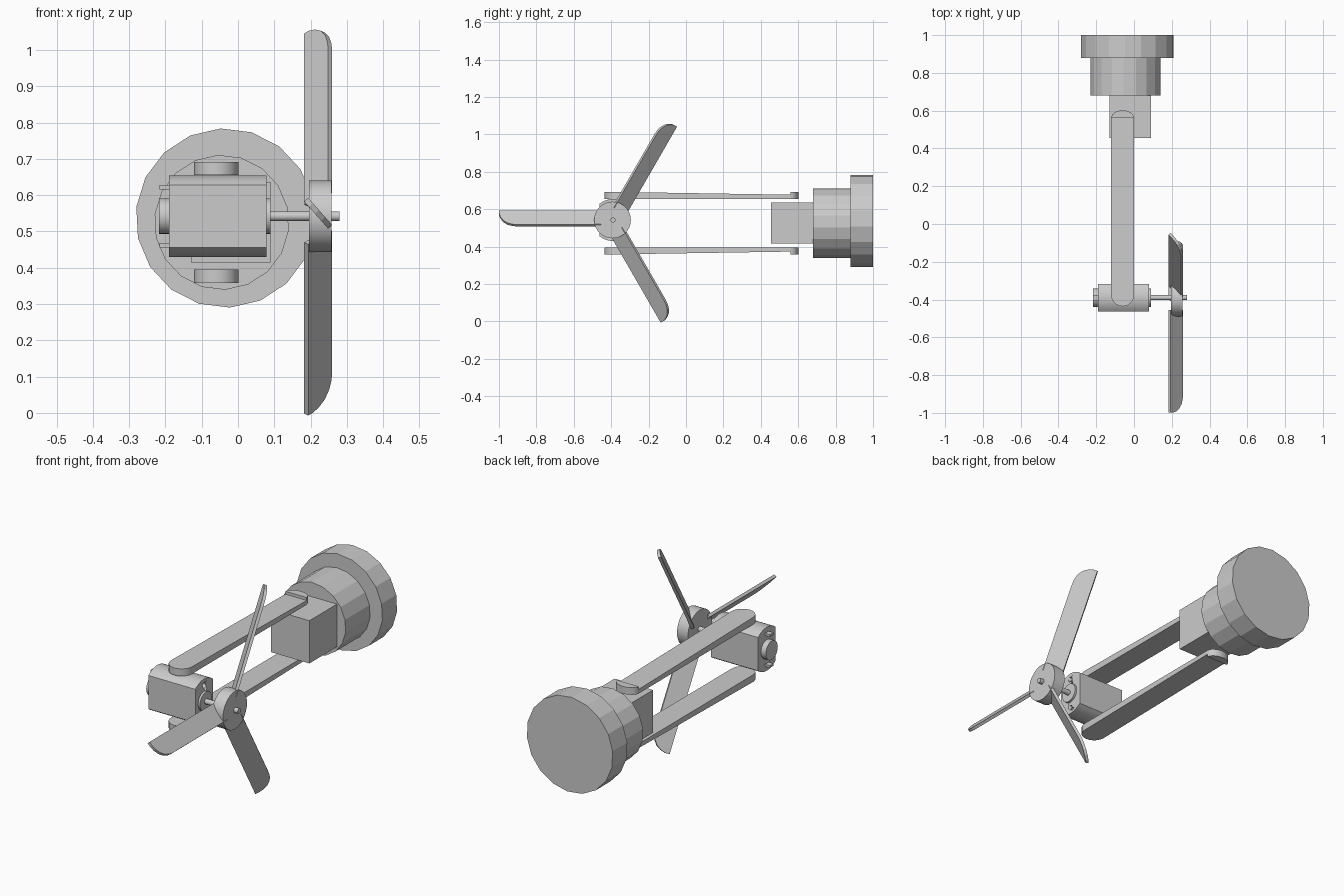
import bpy, bmesh, math
from mathutils import Vector, Matrix

if "Cube" in bpy.data.objects:
    bpy.data.objects.remove(bpy.data.objects["Cube"])

MOTOR_Y, MOTOR_Z = -0.39, 0.542   # propeller and motor axis


def loft(name, ring_a, ring_b, smooth=False):
    """Solid between two matching outlines."""
    bm = bmesh.new()
    a = [bm.verts.new(p) for p in ring_a]
    b = [bm.verts.new(p) for p in ring_b]
    bm.faces.new(a)
    bm.faces.new(b)
    for i in range(len(a)):
        j = (i + 1) % len(a)
        bm.faces.new((a[i], a[j], b[j], b[i]))
    bmesh.ops.recalc_face_normals(bm, faces=bm.faces[:])
    mesh = bpy.data.meshes.new(name)
    bm.to_mesh(mesh)
    bm.free()
    ob = bpy.data.objects.new(name, mesh)
    bpy.context.collection.objects.link(ob)
    if smooth:
        bpy.ops.object.select_all(action='DESELECT')
        ob.select_set(True)
        bpy.context.view_layer.objects.active = ob
        bpy.ops.object.shade_smooth_by_angle(angle=math.radians(32))
    return ob


def circle(r, n, start=0.0):
    return [(r * math.cos(start + math.tau * i / n), r * math.sin(start + math.tau * i / n))
            for i in range(n)]


def disc_y(name, x, z, r, y0, y1, n, start=0.0):
    pts = circle(r, n, start)
    return loft(name, [(x + u, y0, z + v) for u, v in pts], [(x + u, y1, z + v) for u, v in pts])


def rod_x(name, y, z, r, x0, x1, n=24):
    pts = circle(r, n)
    return loft(name, [(x0, y + u, z + v) for u, v in pts],
                [(x1, y + u, z + v) for u, v in pts], True)


def box(name, x0, x1, y0, y1, z0, z1):
    base = [(x0, y0), (x1, y0), (x1, y1), (x0, y1)]
    return loft(name, [(x, y, z0) for x, y in base], [(x, y, z1) for x, y in base])


# Base: wide foot, narrower collar and square block
disc_y("base_foot", -0.035, 0.537, 0.247, 0.88, 1.0, 18, math.radians(93))
disc_y("base_collar", -0.045, 0.525, 0.186, 0.68, 0.88, 18, math.radians(93))
box("base_block", -0.13, 0.09, 0.455, 0.68, 0.415, 0.636)

# Two arms mirrored about the block centre, thinning towards the base
MID_Z = 0.525
AX, AR = -0.06, 0.061
for name, s in (("upper_arm", 1), ("lower_arm", -1)):
    front = [(AX + AR * math.cos(t), -0.375 + AR * math.sin(t))
             for t in [math.pi + math.pi * i / 12 for i in range(13)]]
    outline = [(x, y, 0.167) for x, y in front] + [(AX + AR, 0.56, 0.152), (AX - AR, 0.56, 0.152)]
    loft(name, [(x, y, MID_Z + s * 0.13) for x, y, h in outline],
         [(x, y, MID_Z + s * h) for x, y, h in outline], True)
    cap = [(AX + AR * math.cos(t), 0.56 + 0.042 * math.sin(t))
           for t in [math.pi * i / 12 for i in range(13)]]
    loft(name + "_end", [(x, y, MID_Z + s * 0.13) for x, y in cap],
         [(x, y, MID_Z + s * 0.167) for x, y in cap], True)

# Motor can: a circle cut by front and back flats
R, HALF = 0.1125, 0.072
a0 = math.acos(HALF / R)
arc = [a0 + (math.pi - 2 * a0) * i / 10 for i in range(11)]
can = [(R * math.cos(t), R * math.sin(t)) for t in arc + [t + math.pi for t in arc]]
motor = loft("motor_can", [(-0.19, MOTOR_Y + u, MOTOR_Z + v) for u, v in can],
             [(0.079, MOTOR_Y + u, MOTOR_Z + v) for u, v in can], True)

# Screw holes in the shaft side, terminals on the other side
for side, s in (("upper", 1), ("lower", -1)):
    cutter = rod_x(side + "_hole_cutter", MOTOR_Y, MOTOR_Z + s * 0.08, 0.013, 0.06, 0.1, 16)
    cutter.hide_render = True
    cutter.hide_set(True)
    mod = motor.modifiers.new(side + "_hole", 'BOOLEAN')
    mod.object = cutter
    mod.operation = 'DIFFERENCE'
    mod.solver = 'EXACT'
    z = MOTOR_Z + s * 0.08
    box(side + "_terminal", -0.217, -0.185, MOTOR_Y - 0.015, MOTOR_Y + 0.015, z - 0.006, z + 0.006)

# Bosses, shaft and hub
rod_x("rear_boss", MOTOR_Y, MOTOR_Z, 0.049, -0.218, -0.18)
rod_x("front_boss", MOTOR_Y, MOTOR_Z, 0.049, 0.07, 0.09)
rod_x("shaft", MOTOR_Y, MOTOR_Z, 0.0135, 0.08, 0.28, 16)
rod_x("propeller_hub", MOTOR_Y - 0.003, MOTOR_Z, 0.098, 0.195, 0.258, 32)

# Three pitched blades with one rounded tip corner: (radius, chord position)
tip = [(0.06, -0.05), (0.06, 0.05), (0.605, 0.05), (0.605, 0.03), (0.598, 0.005),
       (0.583, -0.02), (0.56, -0.038), (0.535, -0.047), (0.51, -0.05)]
chord = Vector((-0.66, 0, 0.75))
normal = Vector((0.75, 0, 0.66)) * 0.0075
for i in range(3):
    place = (Matrix.Translation((0.221, MOTOR_Y - 0.004, MOTOR_Z))
             @ Matrix.Rotation(math.radians(120 * i), 4, 'X'))
    rings = [[place @ (Vector((0, -r, 0.008)) + chord * c + normal * k) for r, c in tip]
             for k in (-1, 1)]
    loft("propeller_blade_%d" % (i + 1), *rings)
